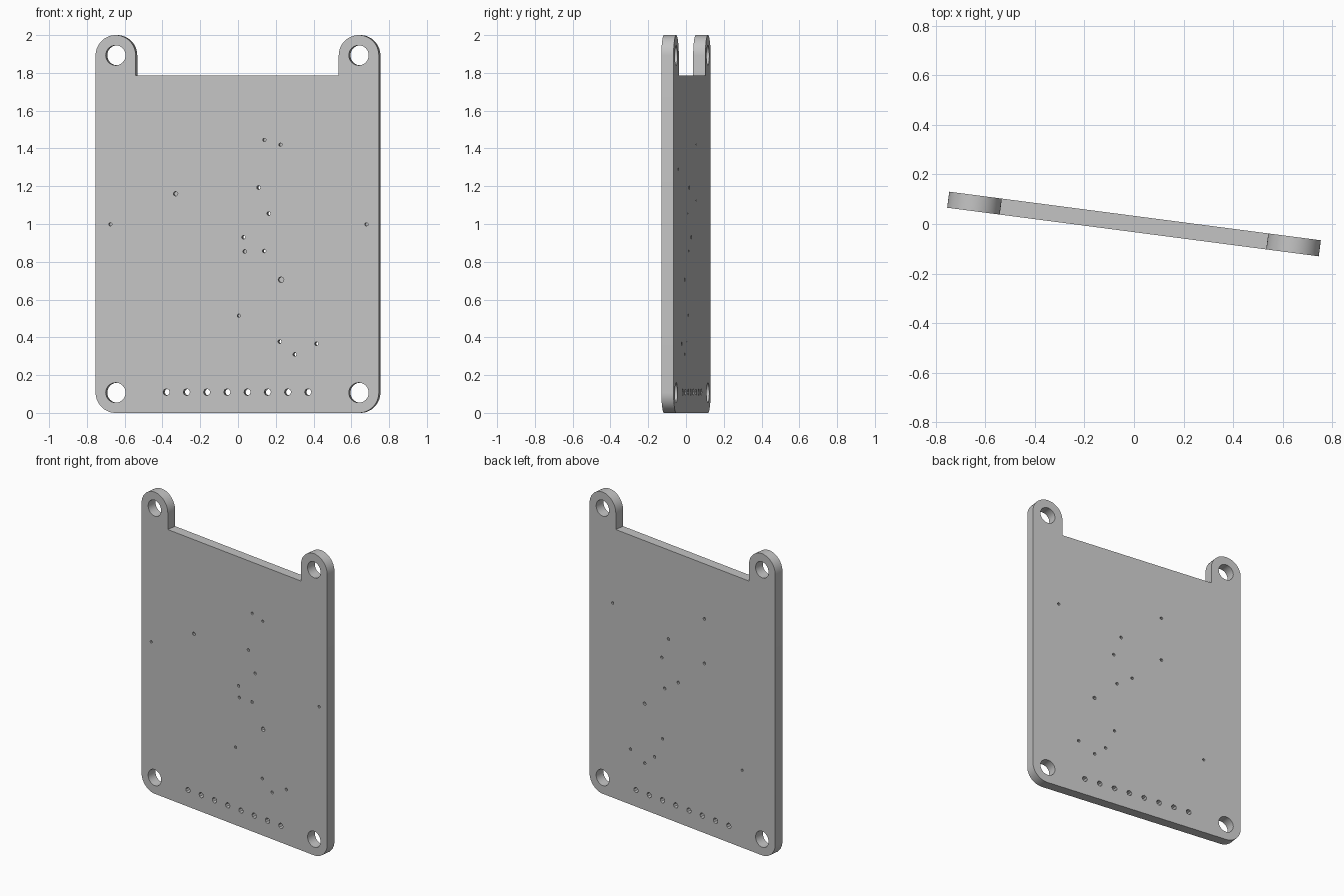
import bpy, bmesh, math
from mathutils import Matrix, Vector

if "Cube" in bpy.data.objects:
    bpy.data.objects.remove(bpy.data.objects["Cube"])

TURN = Matrix.Rotation(math.radians(-7.45), 4, 'Z')   # the board stands slightly turned
T = 0.0325                                            # half thickness
W, R = 0.756, 0.107                                   # half width, corner radius
CX, Z0, Z1, NOTCH = W - R, R, 2 - R, 1.785

grey = bpy.data.materials.new("grey")
grey.diffuse_color = (0.55, 0.55, 0.55, 1)
grey.use_nodes = True
grey.node_tree.nodes["Principled BSDF"].inputs["Base Color"].default_value = grey.diffuse_color


def arc(cx, cz, a0, a1, n=12):
    return [(cx + R * math.cos(math.radians(a0 + (a1 - a0) * i / n)),
             cz + R * math.sin(math.radians(a0 + (a1 - a0) * i / n))) for i in range(n + 1)]


def make_object(name, bm):
    bmesh.ops.recalc_face_normals(bm, faces=bm.faces)
    bm.transform(TURN)
    mesh = bpy.data.meshes.new(name)
    bm.to_mesh(mesh)
    bm.free()
    mesh.materials.append(grey)
    ob = bpy.data.objects.new(name, mesh)
    bpy.context.collection.objects.link(ob)
    return ob


def drill(bm, u, z, r, y0=-0.1, y1=0.1, sides=8):
    m = Matrix.Translation((u, (y0 + y1) / 2, z)) @ Matrix.Rotation(math.pi / 2, 4, 'X')
    bmesh.ops.create_cone(bm, cap_ends=True, segments=sides, radius1=r, radius2=r,
                          depth=y1 - y0, matrix=m)


# Board outline: rounded bottom corners, two round ears with a notch between
right = arc(CX, Z0, -90, 0) + arc(CX, Z1, 0, 180, 24) + [(CX - R, NOTCH)]
outline = right + [(-x, z) for x, z in reversed(right)]
bm = bmesh.new()
face = bm.faces.new([bm.verts.new((x, -T, z)) for x, z in outline])
ext = bmesh.ops.extrude_face_region(bm, geom=[face])
bmesh.ops.translate(bm, vec=Vector((0, 2 * T, 0)),
                    verts=[g for g in ext["geom"] if isinstance(g, bmesh.types.BMVert)])
board = make_object("board", bm)

# Holes: mounting holes, pin row, small through holes, blind pits on both sides
bm = bmesh.new()
for u in (-CX, CX):
    for z in (Z0, Z1):
        drill(bm, u, z, 0.053, sides=32)
for i in range(8):
    drill(bm, (i - 3.5) * 0.108, 0.11, 0.018)
for u, z in [(.114, 1.193), (.168, 1.055), (.034, .93), (.144, .857),
             (.423, .366), (.227, .377), (.307, .31)]:
    drill(bm, u, z, 0.010)
for u, z, r in [(.145, 1.445, .009), (.231, 1.42, .009), (-.329, 1.16, .012), (.04, .855, .01),
                (.234, .705, .015), (.009, .515, .009), (-.677, .998, .009), (.69, .998, .009)]:
    drill(bm, u, z, r, y0=-0.06, y1=0.0)
for u, z, r in [(-.179, 1.42, .01), (-.179, 1.125, .01), (.308, .705, .012),
                (.162, .517, .009), (-.487, .513, .009), (.568, 1.29, .009)]:
    drill(bm, u, z, r, y0=0.0, y1=0.06)
cutter = make_object("hole_cutter", bm)
cutter.hide_render = True

mod = board.modifiers.new("holes", 'BOOLEAN')
mod.operation, mod.solver, mod.object = 'DIFFERENCE', 'EXACT', cutter
bpy.context.view_layer.objects.active = board
board.select_set(True)
bpy.ops.object.modifier_apply(modifier=mod.name)
bpy.data.objects.remove(cutter)
bpy.ops.object.shade_smooth_by_angle(angle=math.radians(30))
